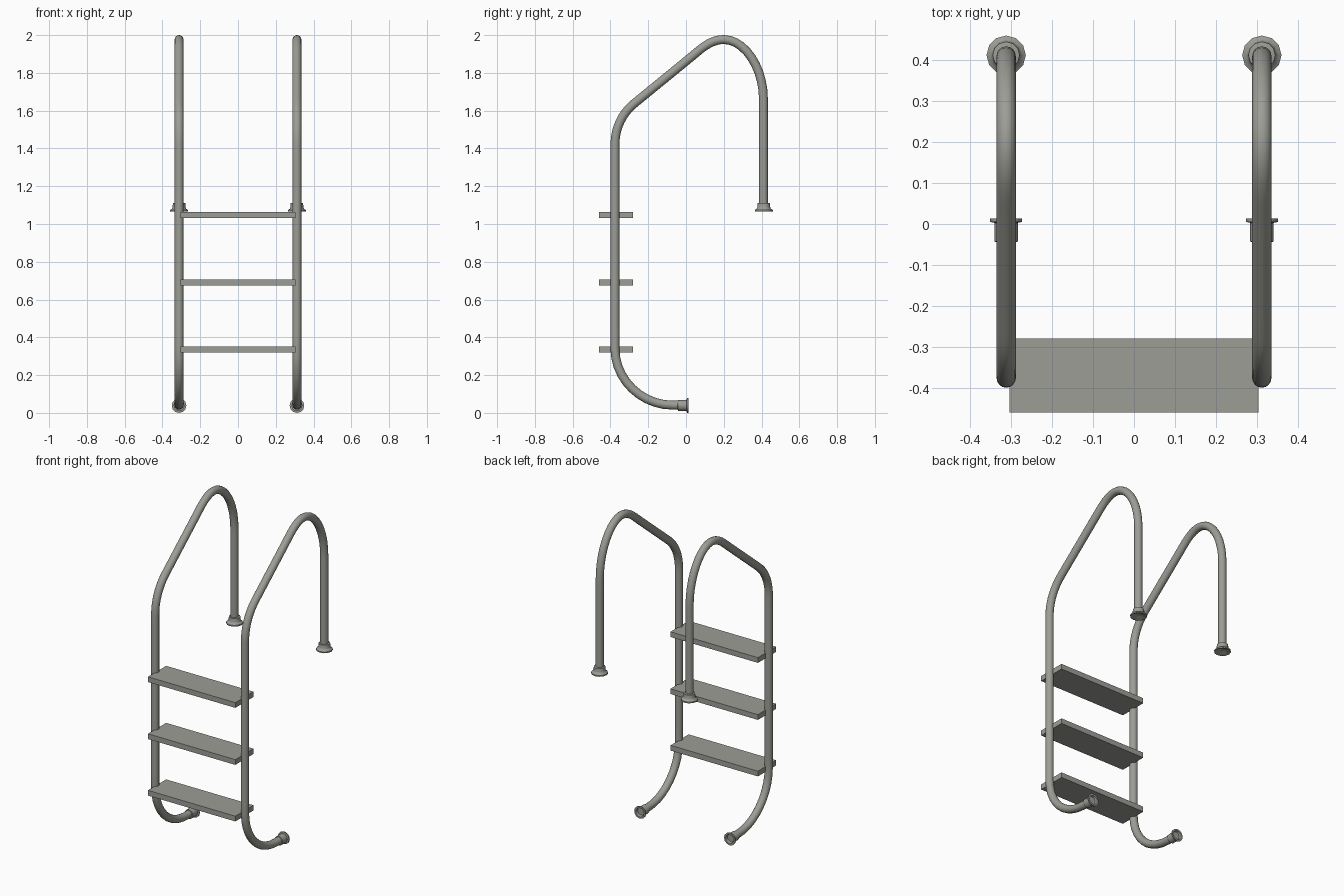
import bpy, bmesh, math
from mathutils import Matrix, Vector

if "Cube" in bpy.data.objects:
    bpy.data.objects.remove(bpy.data.objects["Cube"])

steel = bpy.data.materials.new("brushed_steel")
steel.diffuse_color = (0.34, 0.34, 0.31, 1)
steel.use_nodes = True
steel.node_tree.nodes["Principled BSDF"].inputs["Base Color"].default_value = steel.diffuse_color

RAIL_X = 0.312
RAIL_R = 0.0235


def add_mesh(name, mesh, smooth=False):
    obj = bpy.data.objects.new(name, mesh)
    bpy.context.collection.objects.link(obj)
    mesh.materials.clear()
    mesh.materials.append(steel)
    if smooth:
        bpy.ops.object.select_all(action='DESELECT')
        obj.select_set(True)
        bpy.context.view_layer.objects.active = obj
        bpy.ops.object.shade_smooth_by_angle(angle=math.radians(40))
    return obj


def lathe(name, profile, matrix, sides=12):
    """Revolve a closed (radius, height) profile around local z."""
    bm = bmesh.new()
    rings = [[bm.verts.new((r * math.cos(2 * math.pi * i / sides),
                            r * math.sin(2 * math.pi * i / sides), h))
              for i in range(sides)] for r, h in profile]
    for a, b in zip(rings, rings[1:]):
        for i in range(sides):
            j = (i + 1) % sides
            bm.faces.new((a[i], a[j], b[j], b[i]))
    bm.faces.new(rings[0])
    bm.faces.new(rings[-1])
    bmesh.ops.recalc_face_normals(bm, faces=bm.faces)
    bm.transform(matrix)
    mesh = bpy.data.meshes.new(name)
    bm.to_mesh(mesh)
    bm.free()
    return add_mesh(name, mesh, smooth=True)


def rail(name, x):
    """Bent tube: knots are (y, z), direction (dy, dz), handle in, handle out."""
    slope = (0.772, 0.636)
    knots = [((0.0, 0.041), (-1, 0), 0.02, 0.02),
             ((-0.07, 0.041), (-1, 0), 0.02, 0.165),
             ((-0.376, 0.34), (0, 1), 0.165, 0.3),
             ((-0.376, 1.42), (0, 1), 0.3, 0.09),
             ((-0.275, 1.637), slope, 0.08, 0.1),
             ((0.033, 1.889), slope, 0.1, 0.06),
             ((0.2, 1.9765), (1, 0), 0.07, 0.11),
             ((0.41, 1.66), (0, -1), 0.17, 0.15),
             ((0.41, 1.08), (0, -1), 0.15, 0.02)]
    curve = bpy.data.curves.new(name + "_path", 'CURVE')
    curve.dimensions = '3D'
    curve.bevel_depth = RAIL_R
    curve.bevel_resolution = 6
    curve.resolution_u = 10
    curve.use_fill_caps = True
    spline = curve.splines.new('BEZIER')
    spline.bezier_points.add(len(knots) - 1)
    for p, (pos, d, h_in, h_out) in zip(spline.bezier_points, knots):
        co, d = Vector((x, *pos)), Vector((0, *d))
        p.handle_left_type = p.handle_right_type = 'FREE'
        p.co = co
        p.handle_left = co - d * h_in
        p.handle_right = co + d * h_out
    # turn the swept tube into a mesh
    temp = bpy.data.objects.new(name + "_path", curve)
    bpy.context.collection.objects.link(temp)
    mesh = bpy.data.meshes.new_from_object(
        temp.evaluated_get(bpy.context.evaluated_depsgraph_get()))
    bpy.data.objects.remove(temp)
    add_mesh(name, mesh, smooth=True)


# Flange profiles, with a recess in the mouth of each
deck_profile = [(0.022, 0.012), (0.040, 0.0), (0.048, 0.0), (0.048, 0.008),
                (0.038, 0.014), (0.034, 0.024), (0.033, 0.044), (0.022, 0.046)]
foot_profile = [(0.022, 0.030), (0.028, 0.0), (0.039, 0.0), (0.039, 0.008),
                (0.029, 0.010), (0.029, 0.056), (0.022, 0.057)]

for side, s in (("left", -1), ("right", 1)):
    x = s * RAIL_X
    rail(side + "_rail", x)
    lathe(side + "_deck_flange", deck_profile, Matrix.Translation((x, 0.412, 1.066)))
    # Foot bumper faces the pool wall (+y)
    lathe(side + "_wall_bumper", foot_profile,
          Matrix.Translation((x, 0.013, 0.039)) @ Matrix.Rotation(math.pi / 2, 4, 'X'))

# Treads
for i, z in enumerate((0.335, 0.69, 1.048)):
    bm = bmesh.new()
    bmesh.ops.create_cube(bm, size=1, matrix=Matrix.Translation((0, -0.37, z))
                          @ Matrix.Diagonal((0.607, 0.18, 0.033, 1)))
    mesh = bpy.data.meshes.new("tread")
    bm.to_mesh(mesh)
    bm.free()
    add_mesh(f"tread_{i + 1}", mesh)
